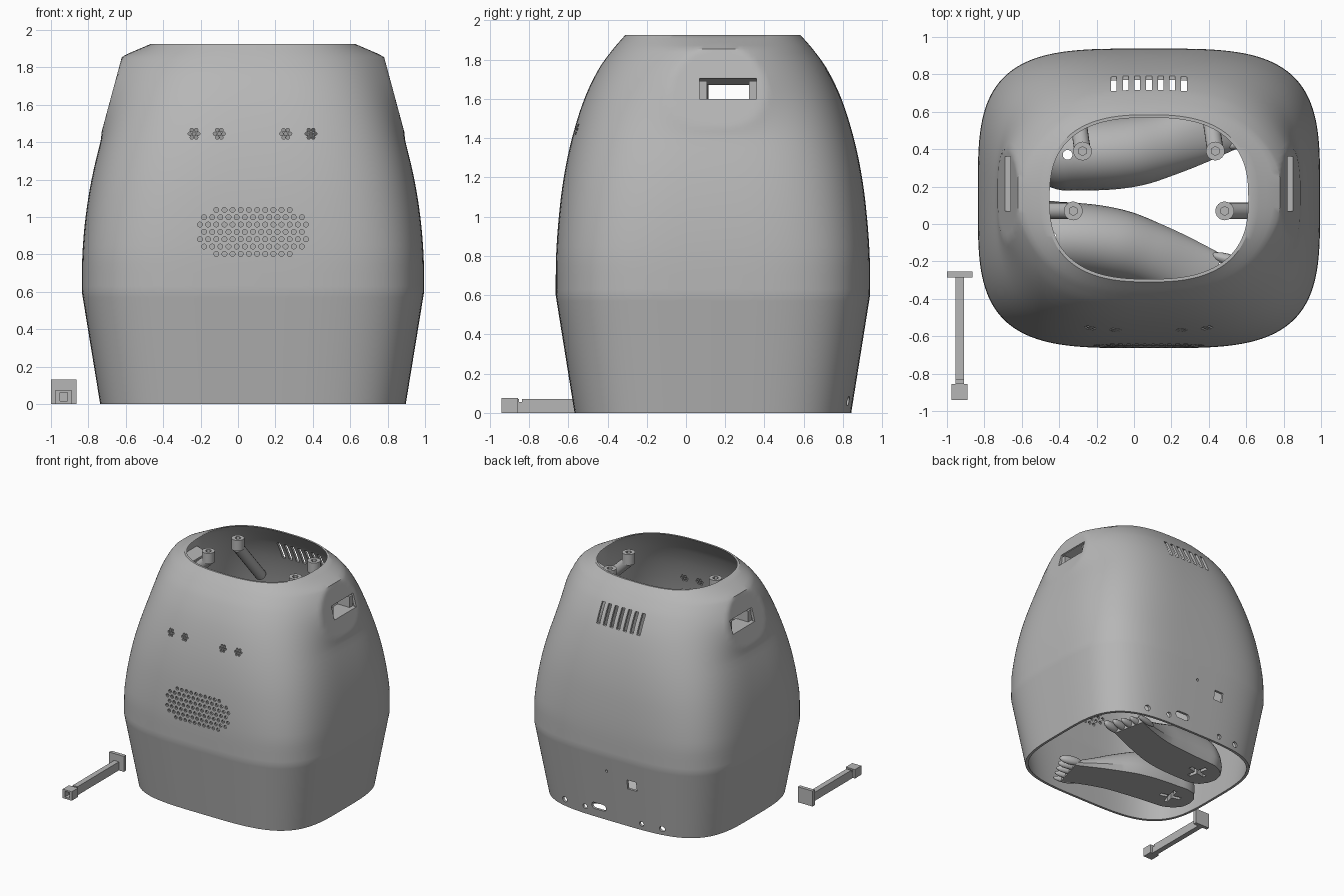
import bpy, bmesh, math
from mathutils import Vector, Matrix

if "Cube" in bpy.data.objects:
    bpy.data.objects.remove(bpy.data.objects["Cube"])

CX, CY = 0.08, 0.137          # centre of the shell
grey = bpy.data.materials.new("plain grey")
grey.diffuse_color = (0.47, 0.47, 0.47, 1)
grey.use_nodes = True
grey.node_tree.nodes["Principled BSDF"].inputs["Base Color"].default_value = grey.diffuse_color


def finish(bm, name, angle=30):
    bmesh.ops.recalc_face_normals(bm, faces=bm.faces)
    me = bpy.data.meshes.new(name)
    bm.to_mesh(me)
    bm.free()
    ob = bpy.data.objects.new(name, me)
    bpy.context.collection.objects.link(ob)
    me.materials.append(grey)
    smooth(ob, angle)
    return ob


def activate(ob):
    bpy.ops.object.select_all(action='DESELECT')
    ob.select_set(True)
    bpy.context.view_layer.objects.active = ob


def smooth(ob, angle=30):
    activate(ob)
    bpy.ops.object.shade_smooth_by_angle(angle=math.radians(angle))


def cut(ob, bm):
    cutter = finish(bm, "cutter")
    cutter.hide_render = True
    mod = ob.modifiers.new("cut", 'BOOLEAN')
    mod.operation, mod.solver, mod.object = 'DIFFERENCE', 'EXACT', cutter
    activate(ob)
    bpy.ops.object.modifier_apply(modifier=mod.name)
    bpy.data.objects.remove(cutter)
    smooth(ob)


def box(bm, lo, hi):
    lo, hi = Vector(lo), Vector(hi)
    m = Matrix.Translation((lo + hi) / 2) @ Matrix.Diagonal((*(hi - lo), 1))
    bmesh.ops.create_cube(bm, size=1, matrix=m)


def cyl(bm, a, b, r, seg=12):
    a, b = Vector(a), Vector(b)
    d = b - a
    m = Matrix.Translation((a + b) / 2) @ d.to_track_quat('Z', 'Y').to_matrix().to_4x4()
    bmesh.ops.create_cone(bm, cap_ends=True, segments=seg, radius1=r, radius2=r,
                          depth=d.length, matrix=m)


def curve(keys, t):
    """Smooth interpolation through rows whose first value is the parameter."""
    n = len(keys)
    i = max(k for k in range(n - 1) if keys[k][0] <= t or k == 0)
    a, b = keys[i], keys[i + 1]
    h = b[0] - a[0]
    f = (t - a[0]) / h

    def slope(k, c):
        p, q = keys[max(k - 1, 0)], keys[min(k + 1, n - 1)]
        return (q[c] - p[c]) / (q[0] - p[0])
    return [(2*f**3 - 3*f*f + 1) * a[c] + (f**3 - 2*f*f + f) * h * slope(i, c)
            + (3*f*f - 2*f**3) * b[c] + (f**3 - f*f) * h * slope(i + 1, c)
            for c in range(1, len(a))]


# ---- shell: stacked rounded-square rings, with flat-cut side bosses near the top
PROFILE = [(0.6, .915, .801), (0.8, .912, .799), (1.0, .895, .785), (1.2, .863, .76),
           (1.4, .815, .718), (1.6, .752, .655), (1.75, .69, .583), (1.85, .625, .512),
           (1.925, .547, .447)]
SEG = 144


def shell_point(z, k, inset):
    if z < 0.6:
        hx, hy = .817 + .098 * z / .6, .705 + .096 * z / .6
    else:
        hx, hy = curve(PROFILE, z)
    n = 3.7 - 1.1 * max(0, (z - .8) / 1.125)
    t = 2 * math.pi * k / SEG
    c, s = math.cos(t), math.sin(t)
    x = abs(c) ** (2 / n) * hx
    y = math.copysign(abs(s) ** (2 / n) * hy, s)
    if z > 1.38:
        f = min(1, (z - 1.38) / .35)
        fade = f * f * (3 - 2 * f)
        grow = min((1.925 - z) * 1.25, .09) * fade * math.exp(-((y - .043) / .3) ** 2)
        flat = .77 - (z - 1.6) * .27
        x = max(x, min(x + grow * min(1, abs(c) * 2), flat))
    x = math.copysign(x, c)
    return (CX + x * (1 - inset / hx), CY + y * (1 - inset / hy), z)


levels = [i * .1 for i in range(6)] + [.57, .6, .63] + [.7 + i * .05 for i in range(14)]
levels += [1.4 + i * .0175 for i in range(31)]
levels[-1] = 1.925
bm = bmesh.new()
path = [(z, 0) for z in levels] + [(z, .021 if z < 1.88 else .016) for z in reversed(levels)]
rings = [[bm.verts.new(shell_point(z, k, i)) for k in range(SEG)] for z, i in path]
for j, a in enumerate(rings):
    b = rings[(j + 1) % len(rings)]
    for k in range(SEG):
        m = (k + 1) % SEG
        bm.faces.new((a[k], a[m], b[m], b[k]))
shell = finish(bm, "body_shell")

# ---- openings through the shell
bm = bmesh.new()
for row, count in enumerate((10, 13, 14, 13, 14, 13, 10)):      # speaker grille
    for i in range(count):
        x, z = CX + (i - (count - 1) / 2) * .0436, 1.038 - row * .0392
        cyl(bm, (x, -.9, z), (x, -.45, z), .0135, 10)
for cx in (-.235, -.10, .255, .39):                              # sensor hole clusters
    for i in range(7):
        r = .023 if i else 0
        x, z = cx + r * math.cos(i * math.pi / 3), 1.445 + r * math.sin(i * math.pi / 3)
        cyl(bm, (x, -.9, z), (x, -.4, z), .0095, 8)
for i in range(7):                                               # rear vents
    x = CX + (i - 3) * .0625
    box(bm, (x - .015, .5, 1.60), (x + .015, 1.1, 1.755))
for x, z, r in ((.55, .06, .024), (.345, .065, .021), (-.18, .055, .02),
                (-.36, .055, .024), (.10, .45, .011)):           # rear round holes
    cyl(bm, (x, .6, z), (x, 1.1, z), r, 16)
box(bm, (-.17, .6, .345), (-.085, 1.1, .425))                    # rear square window
cut(shell, bm)
bm = bmesh.new()
for s in (-1, 1):                                                # side strap slots
    box(bm, (CX + s * .9 - .35, .07, 1.60), (CX + s * .9 + .35, .36, 1.71))
box(bm, (.17, .6, .072), (.25, 1.1, .128))                       # rear rounded port
cut(shell, bm)
for x in (.17, .25):
    bm = bmesh.new()
    cyl(bm, (x, .6, .1), (x, 1.1, .1), .028, 16)
    cut(shell, bm)

# ---- side slot linings: two cheeks, a floor and a sloping roof
for s, side in ((-1, "left"), (1, "right")):
    bm = bmesh.new()
    xs = sorted((CX + s * .62, CX + s * .735))
    for y0, y1 in ((.065, .108), (.322, .365)):
        box(bm, (xs[0], y0, 1.60), (xs[1], y1, 1.69))
    fs = sorted((CX + s * .62, CX + s * .765))
    box(bm, (fs[0], .065, 1.588), (fs[1], .365, 1.60))
    before = set(bm.verts)
    box(bm, (xs[0], .065, 1.705), (xs[1], .365, 1.72))
    for v in bm.verts:
        if v not in before and abs(v.co.x - CX) < .65:
            v.co.z -= .035
    finish(bm, side + "_slot_lining")

# ---- screw posts: upright socket on a strut running down to the wall
POSTS = (("back_left_post", (-.275, .39), (-.33, .77, 1.40)),
         ("back_right_post", (.435, .39), (.38, .77, 1.40)),
         ("left_post", (-.325, .07), (-.66, .07, 1.47)),
         ("right_post", (.485, .07), (.82, .07, 1.47)))
for name, (x, y), foot_end in POSTS:
    bm = bmesh.new()
    cyl(bm, (x, y, 1.78), (x, y, 1.87), .05, 24)
    post = finish(bm, name)
    bm = bmesh.new()
    cyl(bm, (x, y, 1.83), (x, y, 1.9), .024, 6)
    cut(post, bm)
    bm = bmesh.new()
    cyl(bm, (x, y, 1.795), foot_end, .044, 20)
    finish(bm, name + "_strut")

# ---- feet: lofted body with a slight bow, five toes, cross-shaped socket in the heel
FOOT = [(-.19, .04, .10), (-.16, .12, .19), (-.06, .185, .28), (.1, .20, .31),
        (.35, .195, .28), (.55, .175, .21), (.75, .165, .13), (.90, .16, .075)]


def foot(name, heel, toe, inner):
    d = Vector((toe[0] - heel[0], toe[1] - heel[1], 0))
    place = Matrix.Translation((heel[0], heel[1], .004)) @ \
        Matrix.Rotation(math.atan2(d.y, d.x), 4, 'Z')
    bm = bmesh.new()
    loops, count, arc = [], 36, 20
    for i in range(count + 1):
        u = -.19 + 1.09 * i / count
        w, h = curve(FOOT, u)
        bow = inner * .055 * math.sin(math.pi * min(1, max(0, u / .9)))
        loop = []
        for k in range(arc + 1):
            end = k in (0, arc)
            a = math.pi * k / arc
            loop.append(bm.verts.new(place @ Vector((
                u, bow + w * math.cos(a) * (.88 if end else 1),
                0 if end else h * math.sin(a) ** .8))))
        loops.append(loop)
    for a, b in zip(loops, loops[1:]):
        for k in range(arc + 1):
            m = (k + 1) % (arc + 1)
            bm.faces.new((a[k], a[m], b[m], b[k]))
    bm.faces.new(loops[0])
    bm.faces.new(loops[-1])
    ob = finish(bm, name, 40)
    for lo, hi in (((-.09, -.016, -.1), (.09, .016, .05)), ((-.016, -.09, -.1), (.016, .09, .05))):
        bm = bmesh.new()
        box(bm, lo, hi)
        bm.transform(place)
        cut(ob, bm)
    bm = bmesh.new()
    cyl(bm, (0, 0, -.1), (0, 0, .5), .026, 20)
    bm.transform(place)
    cut(ob, bm)
    bm = bmesh.new()
    for i in range(5):
        r = .038 - .003 * i
        m = place @ Matrix.Translation((.94 - .018 * i, inner * (.14 - .072 * i), r)) @ \
            Matrix.Diagonal((.10, r * .8, r, 1))
        bmesh.ops.create_uvsphere(bm, u_segments=14, v_segments=8, radius=1, matrix=m)
    finish(bm, name + "_toes", 60)


foot("front_foot", (-.44, -.07), (.52, -.34), 1)
foot("back_foot", (-.355, .37), (.61, .58), -1)

# ---- loose latch pin lying beside the body
bm = bmesh.new()
box(bm, (-1.0, -.285, 0), (-.863, -.255, .13))
finish(bm, "pin_head")
bm = bmesh.new()
box(bm, (-.955, -.855, 0), (-.91, -.28, .072))
shaft = finish(bm, "pin_shaft")
bm = bmesh.new()
box(bm, (-1.0, -.852, .055), (-.88, -.835, .1))
cut(shaft, bm)
bm = bmesh.new()
box(bm, (-.975, -.94, 0), (-.89, -.855, .075))
tip = finish(bm, "pin_tip")
bm = bmesh.new()
box(bm, (-.953, -1.0, .015), (-.912, -.885, .062))
cut(tip, bm)
